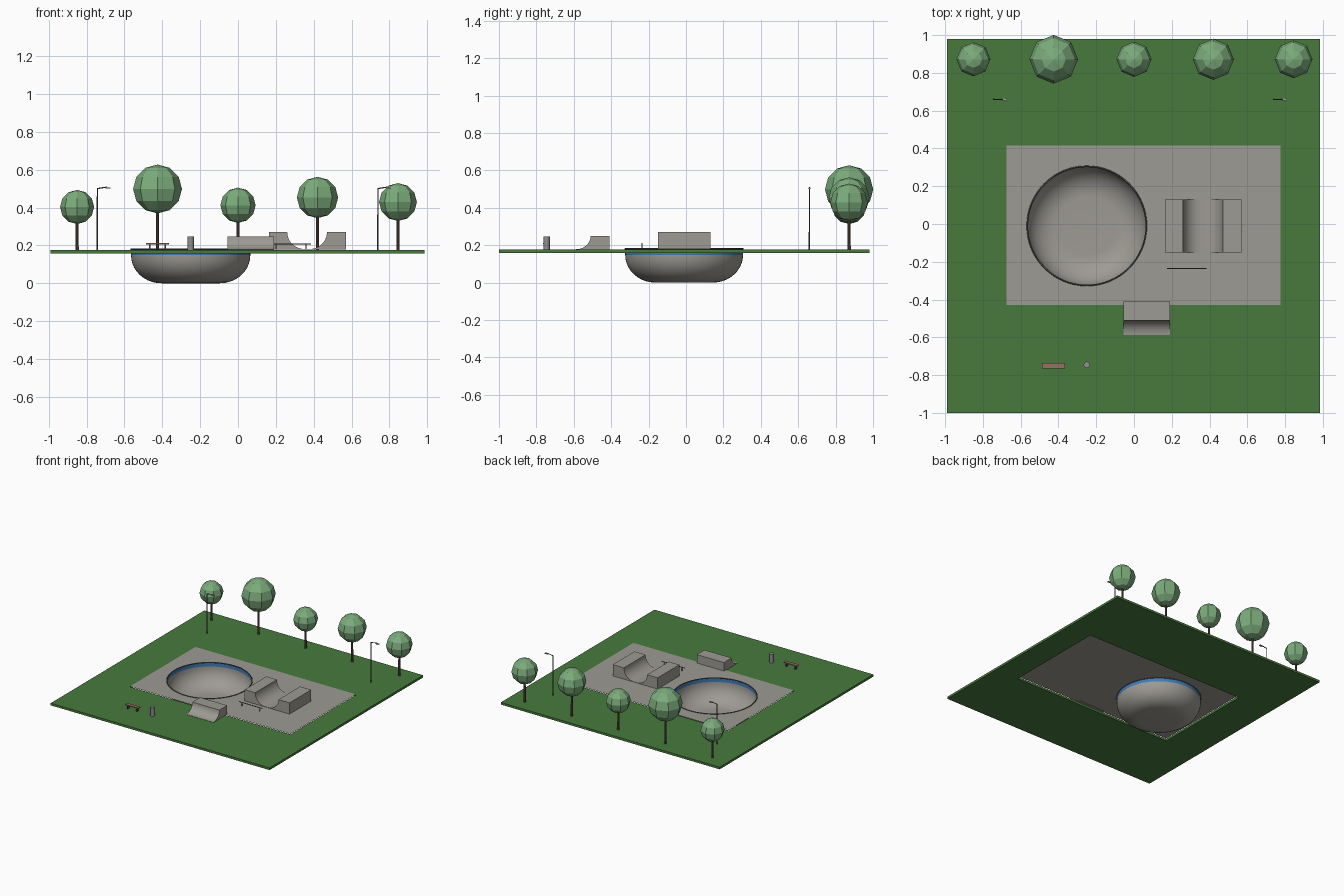
import bpy, bmesh, math
from math import sin, cos, pi
from mathutils import Vector

cube = bpy.data.objects.get("Cube")
if cube:
    bpy.data.objects.remove(cube)


def material(name, *rgb):
    m = bpy.data.materials.new(name)
    m.use_nodes = True
    m.diffuse_color = (*rgb, 1)
    m.node_tree.nodes["Principled BSDF"].inputs["Base Color"].default_value = (*rgb, 1)
    return m


GRASS = material("grass green", 0.065, 0.195, 0.046)
CONCRETE = material("concrete grey", 0.34, 0.325, 0.295)
TILE = material("tile blue", 0.05, 0.2, 0.45)
LEAF = material("leaf green", 0.2, 0.41, 0.2)
BARK = material("bark brown", 0.13, 0.08, 0.06)
WOOD = material("bench wood", 0.3, 0.17, 0.12)
METAL = material("dark metal", 0.09, 0.085, 0.085)
BIN = material("bin grey", 0.28, 0.27, 0.28)
LAMP = material("lamp grey", 0.4, 0.4, 0.45)

LAWN_Z, PAD_Z = 0.176, 0.179
BOWL = Vector((-0.25, -0.01, 0))
BOWL_R = 0.315


def finish(name, bm, *mats):
    mesh = bpy.data.meshes.new(name)
    bm.to_mesh(mesh)
    bm.free()
    for m in mats:
        mesh.materials.append(m)
    obj = bpy.data.objects.new(name, mesh)
    bpy.context.collection.objects.link(obj)
    return obj


def smooth(obj, angle=35):
    bpy.ops.object.select_all(action="DESELECT")
    obj.select_set(True)
    bpy.context.view_layer.objects.active = obj
    bpy.ops.object.shade_smooth_by_angle(angle=math.radians(angle))


def box(name, lo, hi, mat):
    bm = bmesh.new()
    bmesh.ops.create_cube(bm, size=1)
    for v in bm.verts:
        v.co = [lo[i] + (v.co[i] + 0.5) * (hi[i] - lo[i]) for i in range(3)]
    return finish(name, bm, mat)


def rod(name, a, b, r, mat, sides=8, r2=None):
    a, b = Vector(a), Vector(b)
    bm = bmesh.new()
    bmesh.ops.create_cone(bm, cap_ends=True, segments=sides, radius1=r,
                          radius2=r if r2 is None else r2, depth=(b - a).length)
    turn = Vector((0, 0, 1)).rotation_difference(b - a)
    for v in bm.verts:
        v.co = turn @ v.co + (a + b) / 2
    obj = finish(name, bm, mat)
    smooth(obj)
    return obj


def extrude_profile(name, points, shift, mat):
    """Close a flat outline and extend it along shift."""
    bm = bmesh.new()
    face = bm.faces.new([bm.verts.new(p) for p in points])
    out = bmesh.ops.extrude_face_region(bm, geom=[face])["geom"]
    bmesh.ops.translate(bm, verts=[g for g in out if isinstance(g, bmesh.types.BMVert)], vec=shift)
    if face.is_valid is False or len(bm.faces) < len(points) + 2:
        bm.faces.new([v for v in bm.verts][:len(points)])
    bmesh.ops.recalc_face_normals(bm, faces=bm.faces)
    obj = finish(name, bm, mat)
    smooth(obj)
    return obj


# Lawn: four slabs' worth of grass as one frame around the concrete pad
def lawn():
    outer = [(-0.99, -1), (0.985, -1), (0.985, 0.98), (-0.99, 0.98)]
    inner = [(-0.675, -0.43), (0.775, -0.43), (0.775, 0.415), (-0.675, 0.415)]
    bm = bmesh.new()
    o, i = ([bm.verts.new((x, y, LAWN_Z)) for x, y in ring] for ring in (outer, inner))
    for k in range(4):
        n = (k + 1) % 4
        bm.faces.new((o[k], o[n], i[n], i[k]))
    obj = finish("lawn", bm, GRASS)
    mod = obj.modifiers.new("thickness", "SOLIDIFY")
    mod.thickness, mod.offset = 0.018, -1


lawn()

# Concrete pad: a square with the bowl opening, and a plain deck beside it
SIDES = 64
lo, hi = Vector((-0.675, -0.43)), Vector((0.195, 0.415))
angles = sorted([2 * pi * k / SIDES for k in range(SIDES)] +
                [math.atan2(y - BOWL.y, x - BOWL.x) % (2 * pi)
                 for x in (lo.x, hi.x) for y in (lo.y, hi.y)])
bm = bmesh.new()
inner, outer = [], []
for a in angles:
    c, s = cos(a), sin(a)
    reach = min(((hi.x if c > 0 else lo.x) - BOWL.x) / c if abs(c) > 1e-6 else 9,
                ((hi.y if s > 0 else lo.y) - BOWL.y) / s if abs(s) > 1e-6 else 9)
    for ring, d in ((inner, BOWL_R), (outer, reach)):
        ring.append(bm.verts.new((BOWL.x + c * d, BOWL.y + s * d, PAD_Z)))
for k in range(len(angles)):
    n = (k + 1) % len(angles)
    bm.faces.new((inner[k], outer[k], outer[n], inner[n]))
finish("bowl_deck", bm, CONCRETE)

bm = bmesh.new()
bm.faces.new([bm.verts.new((x, y, PAD_Z)) for x, y in
              ((hi.x, lo.y), (0.775, lo.y), (0.775, hi.y), (hi.x, hi.y))])
finish("ramp_deck", bm, CONCRETE)

# Bowl: lathed shell with a band of tile under the rim
profile = [(BOWL_R, PAD_Z), (BOWL_R, 0.165), (BOWL_R, 0.148)]
profile += [(0.155 + 0.16 * cos(t * pi / 20), 0.148 - 0.148 * sin(t * pi / 20)) for t in range(1, 11)]
bm = bmesh.new()
rings = [[bm.verts.new((BOWL.x + r * cos(2 * pi * k / SIDES), BOWL.y + r * sin(2 * pi * k / SIDES), z))
          for k in range(SIDES)] for r, z in profile]
for j in range(len(rings) - 1):
    for k in range(SIDES):
        n = (k + 1) % SIDES
        f = bm.faces.new((rings[j][k], rings[j][n], rings[j + 1][n], rings[j + 1][k]))
        f.material_index = int(j < 2)
bm.faces.new(rings[-1])
bmesh.ops.recalc_face_normals(bm, faces=bm.faces)
bmesh.ops.reverse_faces(bm, faces=bm.faces)
smooth(finish("bowl", bm, CONCRETE, TILE), 60)

bpy.ops.mesh.primitive_torus_add(location=(BOWL.x, BOWL.y, PAD_Z + 0.001), major_radius=BOWL_R,
                                 minor_radius=0.004, major_segments=SIDES, minor_segments=8)
coping = bpy.context.object
coping.name = "bowl_coping"
coping.data.materials.append(METAL)
smooth(coping, 60)


# Ramps: a platform with a quarter-round run down to the deck
def ramp_profile(back, lip, toe, base, top):
    arc = [(toe + (lip - toe) * sin(t * pi / 20), top - (top - base - 0.002) * cos(t * pi / 20))
           for t in range(11)]
    return [(back, base), (toe, base)] + arc + [(back, top)]


for side, back, lip, toe in (("right", 0.165, 0.26, 0.35), ("left", 0.57, 0.47, 0.38)):
    pts = [(x, -0.15, z) for x, z in ramp_profile(back, lip, toe, PAD_Z, 0.271)]
    extrude_profile("half_pipe_" + side, pts, (0, 0.28, 0), CONCRETE)
box("half_pipe_floor", (0.35, -0.15, PAD_Z), (0.38, 0.13, PAD_Z + 0.002), CONCRETE)
pts = [(-0.055, y, z) for y, z in ramp_profile(-0.41, -0.51, -0.588, LAWN_Z, 0.248)]
extrude_profile("quarter_pipe", pts, (0.245, 0, 0), CONCRETE)

# Grind rail
rod("rail_bar", (0.175, -0.235, 0.208), (0.385, -0.235, 0.208), 0.003, METAL)
for x in (0.2, 0.36):
    rod("rail_post", (x, -0.235, PAD_Z), (x, -0.235, 0.208), 0.003, METAL)

# Bench and bin
box("bench_seat", (-0.487, -0.764, 0.205), (-0.365, -0.736, 0.212), WOOD)
for x in (-0.467, -0.385):
    box("bench_leg", (x - 0.004, -0.76, LAWN_Z), (x + 0.004, -0.74, 0.205), METAL)
rod("bin", (-0.25, -0.745, LAWN_Z), (-0.25, -0.745, 0.246), 0.017, BIN, 12)

# Street lamps
for x in (-0.743, 0.739):
    rod("lamp_pole", (x, 0.66, LAWN_Z), (x, 0.66, 0.503), 0.004, METAL, 8, 0.003)
    rod("lamp_arm", (x, 0.66, 0.5), (x + 0.05, 0.66, 0.508), 0.003, METAL)
    box("lamp_head", (x + 0.042, 0.654, 0.5), (x + 0.07, 0.666, 0.507), LAMP)

# Trees: faceted crowns on thin trunks
for x, z, r in ((-0.85, 0.403, 0.09), (-0.425, 0.498, 0.129), (0, 0.412, 0.093),
                (0.42, 0.453, 0.109), (0.845, 0.429, 0.1)):
    rod("tree_trunk", (x, 0.872, LAWN_Z), (x, 0.872, z - r * 0.6), 0.009, BARK, 8, 0.007)
    bpy.ops.mesh.primitive_uv_sphere_add(segments=8, ring_count=6, radius=r, location=(x, 0.872, z))
    crown = bpy.context.object
    crown.name = "tree_crown"
    crown.data.materials.append(LEAF)
